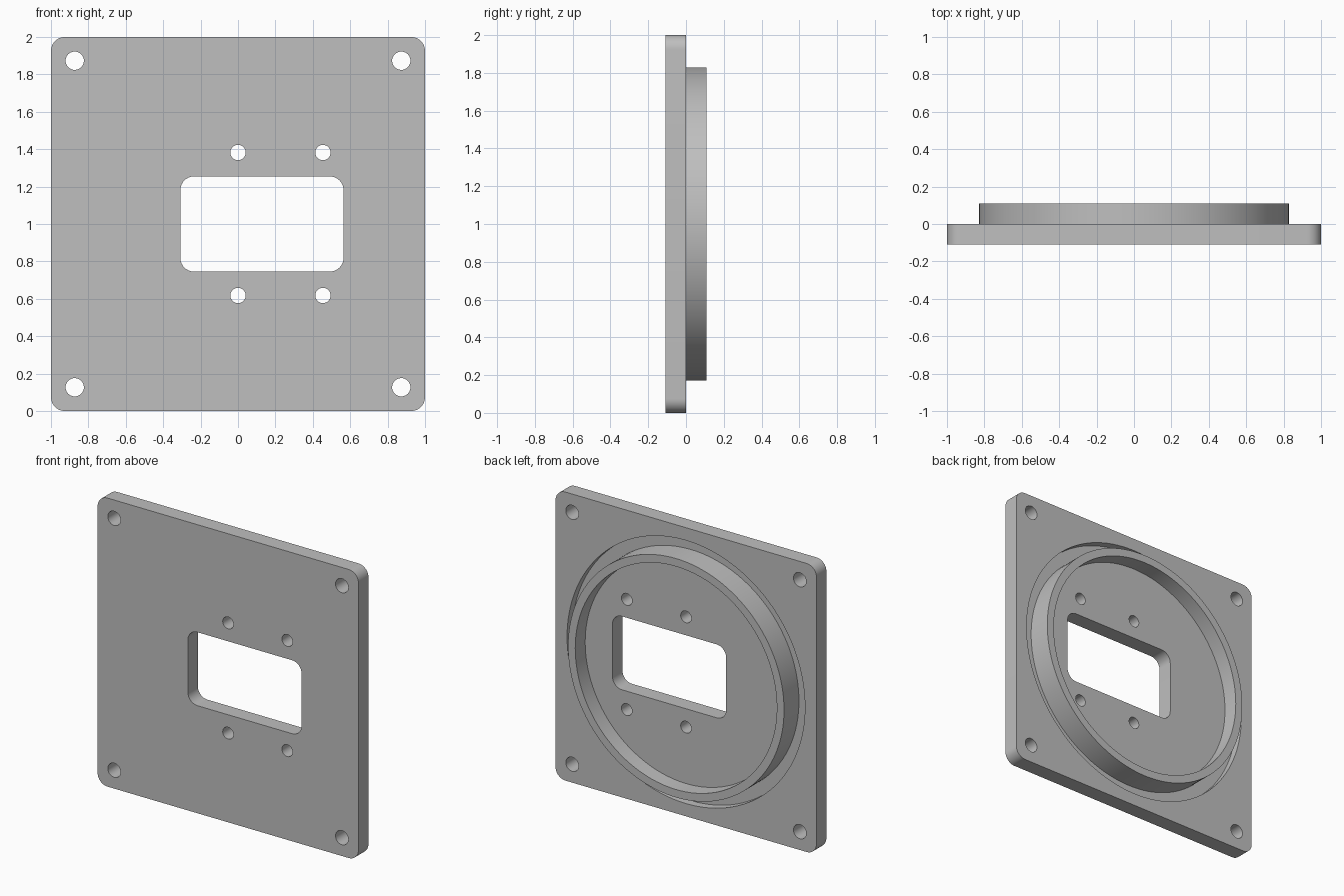
import bpy, bmesh
from math import cos, sin, pi, radians
from mathutils import Vector, Matrix

cube = bpy.data.objects.get("Cube")
if cube:
    bpy.data.objects.remove(cube, do_unlink=True)

T = 0.109            # plate thickness, also the height of the ring
CENTRE_Z = 1.0

grey = bpy.data.materials.new("plain_grey")
grey.use_nodes = True
colour = (0.52, 0.52, 0.52, 1)
grey.diffuse_color = colour
grey.node_tree.nodes["Principled BSDF"].inputs["Base Color"].default_value = colour


def finish(name, bm):
    bmesh.ops.recalc_face_normals(bm, faces=bm.faces)
    mesh = bpy.data.meshes.new(name)
    bm.to_mesh(mesh)
    bm.free()
    mesh.materials.append(grey)
    obj = bpy.data.objects.new(name, mesh)
    bpy.context.collection.objects.link(obj)
    return obj


def rounded_prism(name, x, z, w, h, r, y0, y1, steps=10):
    """Rounded rectangle in the xz plane, extruded along y."""
    bm = bmesh.new()
    verts = []
    corners = [(1, 1), (-1, 1), (-1, -1), (1, -1)]
    for i, (sx, sz) in enumerate(corners):
        for k in range(steps + 1):
            a = pi / 2 * (i + k / steps)
            verts.append(bm.verts.new((x + sx * (w / 2 - r) + r * cos(a), y0,
                                       z + sz * (h / 2 - r) + r * sin(a))))
    bmesh.ops.remove_doubles(bm, verts=bm.verts, dist=1e-5)
    face = bm.faces.new([v for v in verts if v.is_valid])
    ext = bmesh.ops.extrude_face_region(bm, geom=[face])
    moved = [g for g in ext["geom"] if isinstance(g, bmesh.types.BMVert)]
    bmesh.ops.translate(bm, verts=moved, vec=(0, y1 - y0, 0))
    return finish(name, bm)


def drill(name, x, z, r):
    """Round cutter running along y."""
    bm = bmesh.new()
    place = Matrix.Translation((x, -T / 2, z)) @ Matrix.Rotation(pi / 2, 4, "X")
    bmesh.ops.create_cone(bm, cap_ends=True, segments=40, radius1=r, radius2=r,
                          depth=4 * T, matrix=place)
    return finish(name, bm)


def annulus(name, r0, r1, y0, y1):
    """Rectangular section spun about the y axis."""
    bm = bmesh.new()
    section = [(r0, y0), (r1, y0), (r1, y1), (r0, y1)]
    vs = [bm.verts.new((r, y, CENTRE_Z)) for r, y in section]
    es = [bm.edges.new((vs[i], vs[(i + 1) % 4])) for i in range(4)]
    bmesh.ops.spin(bm, geom=vs + es, cent=(0, 0, CENTRE_Z), axis=(0, 1, 0),
                   angle=2 * pi, steps=128)
    bmesh.ops.remove_doubles(bm, verts=bm.verts, dist=1e-4)
    return finish(name, bm)


# Square plate with rounded corners
plate = rounded_prism("plate", 0, CENTRE_Z, 2, 2, 0.075, -T, 0)

# Cutters: window, corner holes, fixing holes, groove around the ring
cutters = [rounded_prism("window_cutter", 0.128, CENTRE_Z, 0.872, 0.509, 0.073,
                         -2 * T, T)]
for s in (-1, 1):
    for x in (-0.873, 0.873):
        cutters.append(drill("corner_hole_cutter", x, CENTRE_Z + s * 0.873, 0.049))
    for x in (0, 0.454):
        cutters.append(drill("fixing_hole_cutter", x, CENTRE_Z + s * 0.382, 0.041))
cutters.append(annulus("groove_cutter", 0.8, 0.912, -T / 2, T))

bpy.context.view_layer.objects.active = plate
for c in cutters:
    c.hide_render = True
    mod = plate.modifiers.new(c.name, "BOOLEAN")
    mod.operation = "DIFFERENCE"
    mod.solver = "EXACT"
    mod.object = c
    bpy.ops.object.modifier_apply(modifier=mod.name)
for c in cutters:
    bpy.data.objects.remove(c, do_unlink=True)

# Raised ring on the back, rooted in the groove
ring = annulus("ring", 0.773, 0.828, -T * 0.7, T)

# Smooth curved walls, crisp edges
for obj in (plate, ring):
    bpy.ops.object.select_all(action="DESELECT")
    obj.select_set(True)
    bpy.context.view_layer.objects.active = obj
    bpy.ops.object.shade_smooth_by_angle(angle=radians(30))
